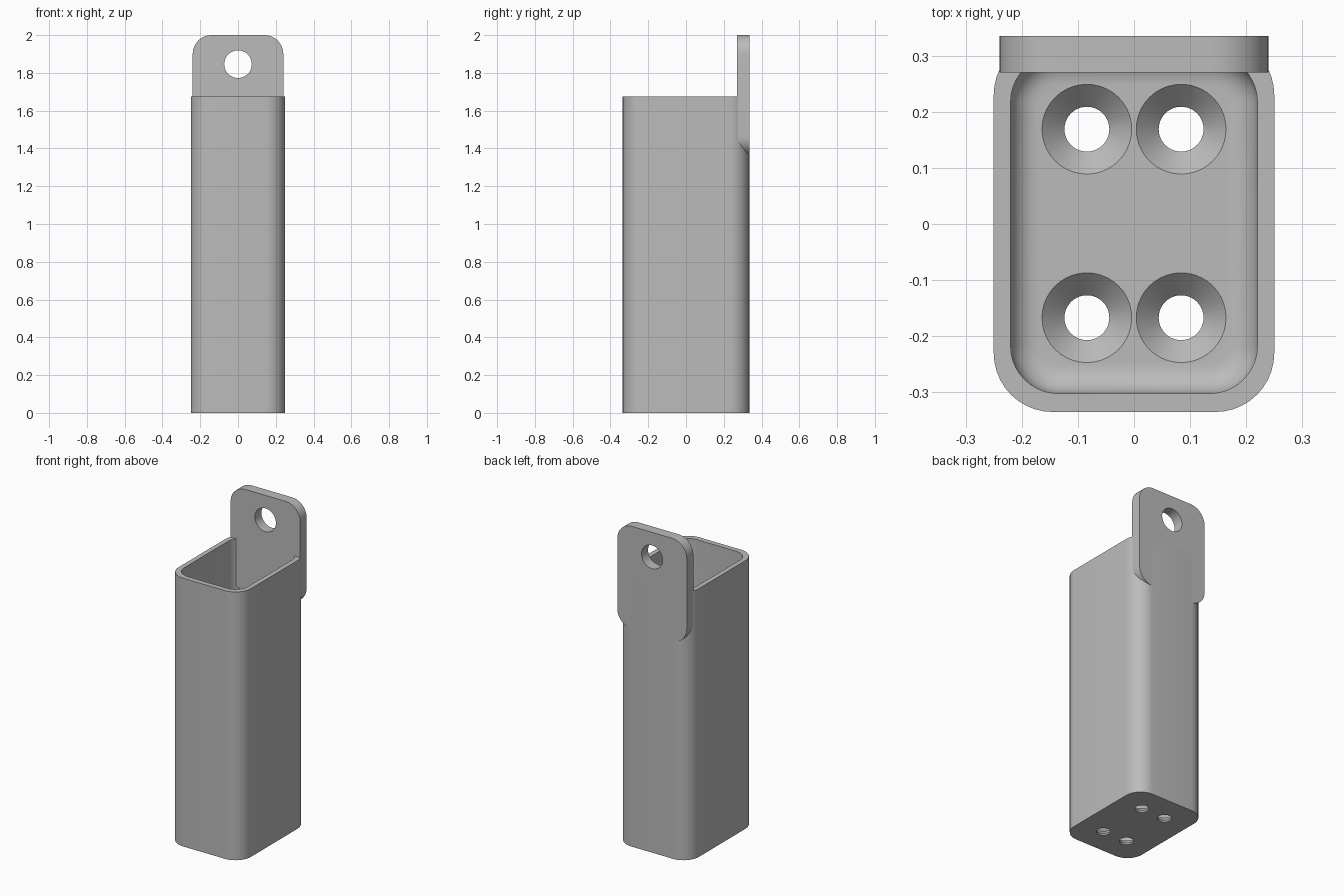
import bpy, bmesh, math
from mathutils import Matrix

cube = bpy.data.objects.get("Cube")
if cube:
    bpy.data.objects.remove(cube, do_unlink=True)

grey = bpy.data.materials.new("plain grey")
grey.use_nodes = True
grey.diffuse_color = (0.5, 0.5, 0.5, 1)
grey.node_tree.nodes["Principled BSDF"].inputs["Base Color"].default_value = (0.5, 0.5, 0.5, 1)


def outline(hx, hy, r, steps=10):
    """Rounded rectangle; a circle when hx = hy = r."""
    pts = []
    for k, (sx, sy) in enumerate([(1, 1), (-1, 1), (-1, -1), (1, -1)]):
        for i in range(steps + 1):
            a = math.pi / 2 * (k + i / steps)
            pts.append((sx * (hx - r) + r * math.cos(a), sy * (hy - r) + r * math.sin(a)))
    return pts


def loft(name, rings, matrix=Matrix()):
    """Closed solid through rounded rectangles given as (hx, hy, r, z)."""
    bm = bmesh.new()
    loops = [[bm.verts.new((x, y, z)) for x, y in outline(hx, hy, r)] for hx, hy, r, z in rings]
    bm.faces.new(loops[0][::-1])
    bm.faces.new(loops[-1])
    for low, high in zip(loops, loops[1:]):
        n = len(low)
        for i in range(n):
            j = (i + 1) % n
            bm.faces.new((low[i], low[j], high[j], high[i]))
    bmesh.ops.remove_doubles(bm, verts=bm.verts, dist=1e-5)
    bm.transform(matrix)
    bmesh.ops.recalc_face_normals(bm, faces=bm.faces)
    mesh = bpy.data.meshes.new(name)
    bm.to_mesh(mesh)
    bm.free()
    mesh.materials.append(grey)
    obj = bpy.data.objects.new(name, mesh)
    bpy.context.collection.objects.link(obj)
    return obj


def cut(target, cutter):
    bpy.context.view_layer.objects.active = target
    mod = target.modifiers.new("cut", "BOOLEAN")
    mod.operation, mod.solver, mod.object = "DIFFERENCE", "EXACT", cutter
    bpy.ops.object.modifier_apply(modifier=mod.name)
    bpy.data.objects.remove(cutter, do_unlink=True)


def smooth(obj):
    bpy.ops.object.select_all(action="DESELECT")
    obj.select_set(True)
    bpy.context.view_layer.objects.active = obj
    bpy.ops.object.shade_smooth_by_angle(angle=math.radians(30))


# Open box with rounded corners
HEIGHT, FLOOR, FILLET = 1.675, 0.05, 0.05
box = loft("box", [(0.25, 0.335, 0.105, 0), (0.25, 0.335, 0.105, HEIGHT)])

# Cavity with a filleted floor
rings = []
for i in range(7):
    a = math.pi / 2 * i / 6
    inset = FILLET * (1 - math.sin(a))
    rings.append((0.22 - inset, 0.302 - inset, 0.085 - inset, FLOOR + FILLET * (1 - math.cos(a))))
rings.append((0.22, 0.302, 0.085, HEIGHT + 0.1))
cut(box, loft("cavity_cutter", rings))

# Four funnel-shaped holes in the floor
for x in (-0.084, 0.084):
    for y in (-0.167, 0.169):
        profile = [(0.04, -0.05), (0.04, 0.01), (0.08, FLOOR), (0.08, FLOOR + 0.05)]
        cut(box, loft("hole_cutter", [(r, r, r, z) for r, z in profile],
                      Matrix.Translation((x, y, 0))))
smooth(box)

# Hanging tab, set flush into the back wall
upright = Matrix.Translation((0, 0, 1.68)) @ Matrix.Rotation(math.pi / 2, 4, "X")
tab = loft("hanging_tab", [(0.24, 0.32, 0.1, -0.335), (0.24, 0.32, 0.1, -0.27)], upright)
cut(tab, loft("tab_hole_cutter", [(0.073, 0.073, 0.073, -0.5), (0.073, 0.073, 0.073, 0)],
              Matrix.Translation((0, 0, 0.166)) @ upright))
smooth(tab)
